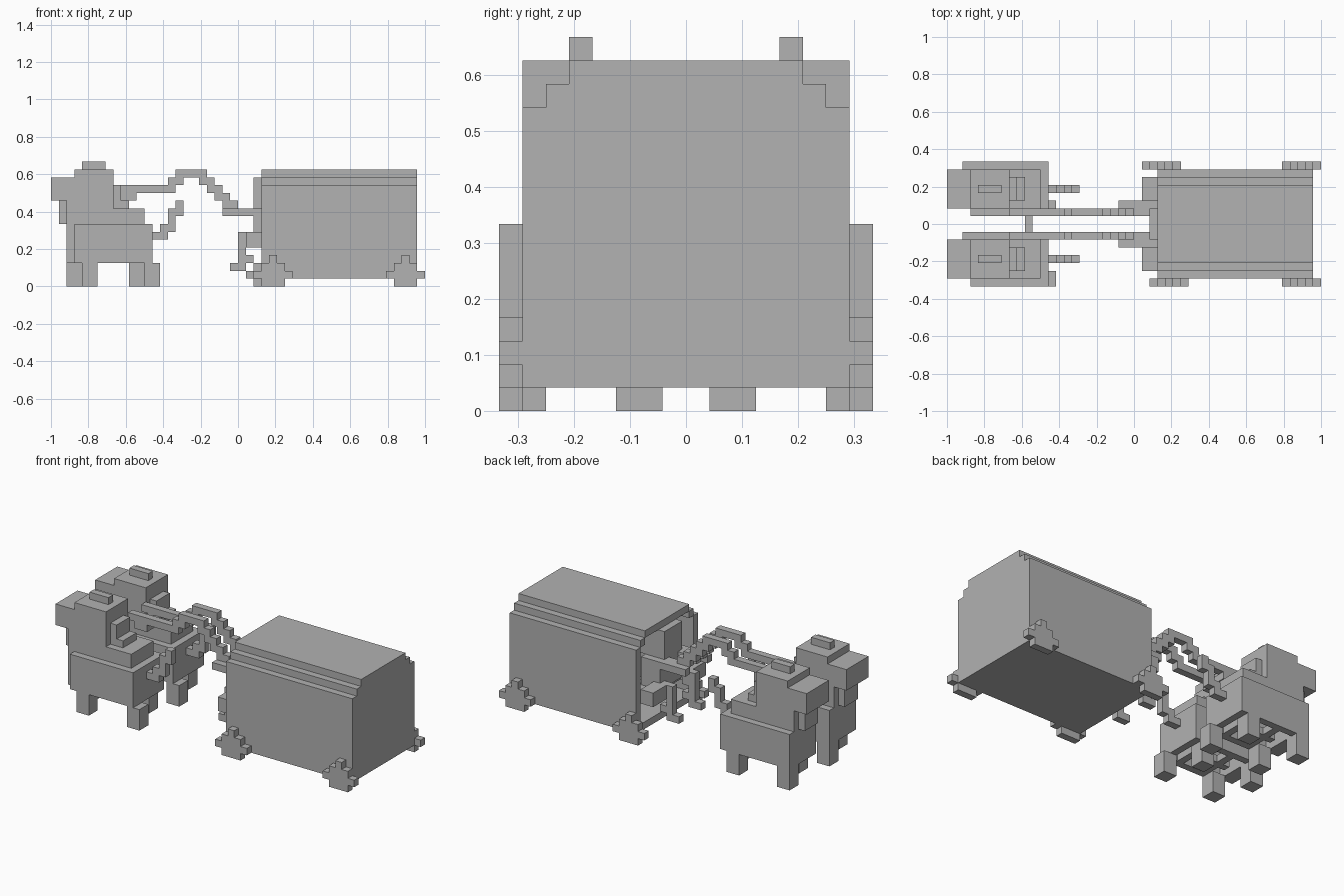
import bpy, bmesh
from math import radians
from mathutils import Vector

U = 1 / 24  # size of one block

if "Cube" in bpy.data.objects:
    bpy.data.objects.remove(bpy.data.objects["Cube"], do_unlink=True)

grey = bpy.data.materials.new("plain_grey")
grey.use_nodes = True
colour = (0.445, 0.445, 0.445, 1)
grey.diffuse_color = colour
grey.node_tree.nodes["Principled BSDF"].inputs["Base Color"].default_value = colour


def box(x0, x1, y0, y1, z0, z1):
    """All block cells inside a range."""
    return {(x, y, z) for x in range(x0, x1) for y in range(y0, y1) for z in range(z0, z1)}


def build(name, cells, shift=0):
    """Skin a set of cells with its outer faces only and merge the flat areas."""
    bm = bmesh.new()
    for c in cells:
        for axis in range(3):
            for sign in (0, 1):
                n = list(c)
                n[axis] += 1 if sign else -1
                if tuple(n) in cells:
                    continue
                a, b = (axis + 1) % 3, (axis + 2) % 3
                ring = [(0, 0), (1, 0), (1, 1), (0, 1)]
                verts = []
                for i, j in ring if sign else ring[::-1]:
                    p = Vector(c)
                    p[axis] += sign
                    p[a] += i
                    p[b] += j
                    p.y += shift
                    verts.append(bm.verts.new(p * U))
                bm.faces.new(verts)
    bmesh.ops.remove_doubles(bm, verts=bm.verts, dist=U / 100)
    bmesh.ops.dissolve_limit(bm, angle_limit=radians(1), verts=bm.verts, edges=bm.edges)
    bmesh.ops.triangulate(bm, faces=[f for f in bm.faces if len(f.verts) > 4])
    mesh = bpy.data.meshes.new(name)
    bm.to_mesh(mesh)
    bm.free()
    mesh.materials.append(grey)
    ob = bpy.data.objects.new(name, mesh)
    bpy.context.collection.objects.link(ob)
    return ob


# Wagon: stepped roof, hollow, open at the driver's end
wagon = box(3, 23, -7, 7, 1, 13) | box(3, 23, -6, 6, 13, 14) | box(3, 23, -5, 5, 14, 15)
wagon -= box(3, 22, -6, 6, 2, 13) | box(3, 22, -5, 5, 13, 14)
build("wagon_body", wagon)

# Wheels: small stepped discs
for name, x, y in (("front_left", 1, 7), ("front_right", 2, -8),
                   ("back_left", 19, 7), ("back_right", 19, -8)):
    wheel = (box(x + 1, x + 4, y, y + 1, 0, 3) | box(x, x + 5, y, y + 1, 1, 2)
             | box(x + 2, x + 3, y, y + 1, 3, 4))
    build(name + "_wheel", wheel)

# Bench and driver
build("bench", box(1, 3, -6, -3, 5, 7) | box(1, 3, 3, 6, 5, 7) | box(3, 6, -6, 6, 5, 6))
build("driver_torso", box(2, 5, -3, 3, 6, 10) | box(2, 6, -2, 2, 10, 14))
for side, y in (("left", 2), ("right", -3)):
    build(side + "_driver_arm", box(-2, 2, y, y + 1, 9, 10))
    build(side + "_driver_leg", box(0, 2, y, y + 1, 5, 7) | box(0, 1, y, y + 1, 3, 5)
          | box(-1, 1, y, y + 1, 2, 3) | box(1, 2, y, y + 1, 3, 4))

# Reins with the bar that joins them
for side, y in (("left", 1), ("right", -2)):
    rein = set()
    for x0, x1, z0, z1 in ((-16, -8, 12, 13), (-9, -7, 13, 14), (-8, -4, 14, 15),
                           (-5, -3, 13, 14), (-4, -3, 12, 14), (-3, -2, 11, 13),
                           (-2, -1, 10, 12), (-1, 2, 9, 10), (-1, 0, 10, 11),
                           (-15, -13, 11, 12)):
        rein |= box(x0, x1, y, y + 1, z0, z1)
    build(side + "_rein", rein)
build("rein_bar", box(-14, -13, -1, 1, 11, 12))

# Horse barrel: hollow under the back, with belly straps
barrel = box(-21, -11, 1, 8, 3, 8) | box(-22, -21, 2, 8, 3, 8)
barrel -= box(-20, -12, 2, 7, 3, 7)
barrel |= box(-19, -13, 4, 5, 3, 4)
for x in (-18, -14):
    barrel |= box(x, x + 1, 2, 7, 3, 4)

# Legs in mid stride
legs = (box(-22, -20, 6, 8, 0, 3) | box(-20, -18, 1, 3, 0, 3)
        | box(-14, -12, 6, 8, 0, 3) | box(-12, -10, 1, 3, 0, 3))

# Chest, neck, head, crest and saddle
neck = (box(-22, -16, 2, 7, 8, 11) | box(-23, -22, 3, 6, 8, 11)
        | box(-20, -16, 3, 6, 11, 13) | box(-16, -15, 3, 6, 10, 13))
head = (box(-24, -20, 2, 7, 11, 14) | box(-21, -16, 2, 7, 13, 15)
        | box(-20, -16, 2, 7, 11, 13) | box(-20, -17, 4, 5, 15, 16))
saddle = box(-16, -12, 2, 7, 8, 10) | box(-15, -14, 3, 6, 10, 11)

# Curved tail
tail = (box(-11, -9, 4, 5, 6, 7) | box(-10, -8, 4, 5, 7, 8)
        | box(-9, -8, 4, 5, 8, 10) | box(-8, -7, 4, 5, 9, 11))

for side, shift in (("left", 0), ("right", -9)):
    build(side + "_horse", barrel | legs | neck | head | saddle | tail, shift)
